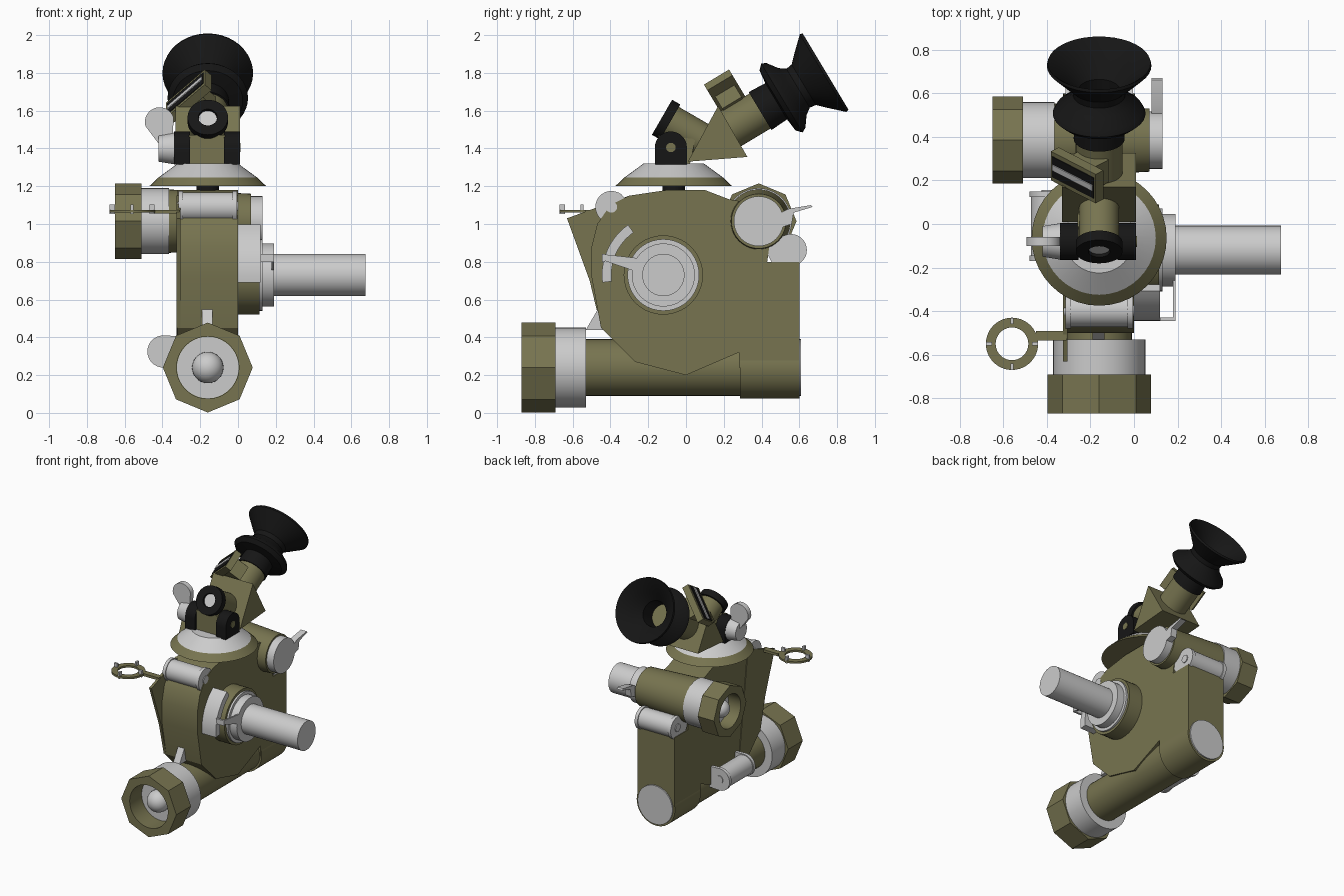
import bpy, bmesh
from math import cos, sin, pi, radians
from mathutils import Vector, Matrix

if "Cube" in bpy.data.objects:
    bpy.data.objects.remove(bpy.data.objects["Cube"])

def material(name, c):
    m = bpy.data.materials.new(name)
    m.diffuse_color = (*c, 1)
    m.use_nodes = True
    m.node_tree.nodes["Principled BSDF"].inputs["Base Color"].default_value = m.diffuse_color
    return m

OLIVE = material("olive_paint", (0.185, 0.175, 0.08))
BLACK = material("black_rubber", (0.008, 0.008, 0.008))
GREY = None
CX = -0.16

def finish(name, bm, mat):
    bmesh.ops.remove_doubles(bm, verts=bm.verts, dist=1e-5)
    bmesh.ops.recalc_face_normals(bm, faces=bm.faces)
    me = bpy.data.meshes.new(name)
    bm.to_mesh(me)
    bm.free()
    ob = bpy.data.objects.new(name, me)
    bpy.context.collection.objects.link(ob)
    if mat:
        me.materials.append(mat)
    bpy.ops.object.select_all(action='DESELECT')
    ob.select_set(True)
    bpy.context.view_layer.objects.active = ob
    bpy.ops.object.shade_smooth_by_angle(angle=radians(30))
    return ob

def lathe(name, prof, origin, axis, mat=GREY, n=40):
    """Revolve (radius, distance[, octagonal]) points around an axis."""
    bm = bmesh.new()
    rot = Vector(axis).to_track_quat('Z', 'Y')
    rings = []
    for p in prof + prof[:1]:
        ring = []
        for i in range(n):
            a = 2 * pi * i / n
            r = p[0]
            if len(p) > 2:
                r *= cos(pi / 8) / cos(a % (pi / 4) - pi / 8)
            ring.append(bm.verts.new(Vector(origin) + rot @ Vector((r * cos(a), r * sin(a), p[1]))))
        rings.append(ring)
    for k, (A, B) in enumerate(zip(rings, rings[1:])):
        if prof[k][0] == 0 and prof[(k + 1) % len(prof)][0] == 0:
            continue
        for i in range(n):
            j = (i + 1) % n
            bm.faces.new((A[i], A[j], B[j], B[i]))
    bmesh.ops.dissolve_degenerate(bm, edges=bm.edges, dist=1e-6)
    return finish(name, bm, mat)

def cyl(name, r, t0, t1, origin, axis, mat=GREY, r2=None):
    return lathe(name, [(0, t0), (r, t0), (r if r2 is None else r2, t1), (0, t1)], origin, axis, mat)

def prism(name, pts, s0, s1, mat=GREY, axis='x'):
    """Extrude an outline along x (points y,z), y (points x,z) or z (points x,y)."""
    bm = bmesh.new()
    def put(a, b, s):
        return {'x': (s, a, b), 'y': (a, s, b), 'z': (a, b, s)}[axis]
    A = [bm.verts.new(put(a, b, s0)) for a, b in pts]
    B = [bm.verts.new(put(a, b, s1)) for a, b in pts]
    bm.faces.new(A)
    bm.faces.new(B)
    for i in range(len(pts)):
        j = (i + 1) % len(pts)
        bm.faces.new((A[i], A[j], B[j], B[i]))
    return finish(name, bm, mat)

def box(name, c, size, mat=GREY, rot=None):
    bm = bmesh.new()
    bmesh.ops.create_cube(bm, size=1)
    M = Matrix.Translation(c) @ (rot.to_4x4() if rot else Matrix()) @ Matrix.Diagonal((*size, 1))
    bm.transform(M)
    return finish(name, bm, mat)

def ball(name, c, r):
    lathe(name, [(r * sin(pi * i / 16), -r * cos(pi * i / 16)) for i in range(17)], c, (0, -1, 0))

def teardrop(c, r, d, reach, half):
    d = Vector(d).normalized()
    p = Vector((-d.y, d.x))
    c = Vector(c)
    arc = [c + r * (p * cos(t) - d * sin(t)) for t in [pi * i / 14 for i in range(15)]]
    return [tuple(v) for v in arc + [c + d * reach - p * half, c + d * reach + p * half]]

def lug(name, axis, c, s0, s1, d):
    """Hinge barrel with a teardrop cheek and pin head at each end."""
    pos, vec = (((0, *c), (1, 0, 0)) if axis == 'x' else ((c[0], 0, c[1]), (0, 1, 0)))
    cyl(name + "_barrel", 0.078, s0 + 0.01, s1 - 0.01, pos, vec)
    for k, s in enumerate((s0, s1 - 0.025)):
        prism(f"{name}_cheek_{k}", teardrop(c, 0.085, d, 0.12, 0.08), s, s + 0.025, GREY, axis)
    cyl(name + "_pin", 0.03, s0 - 0.006, s1 + 0.006, pos, vec)

def nut(name, r, bore, t0, t1, origin, axis):
    d = t0 + 0.03
    lathe(name, [(0, t0), (r, t0, 1), (r, t1, 1), (bore, t1), (bore, d), (0, d)], origin, axis, OLIVE)
    cyl(name + "_glass", bore * 0.99, d, d + 0.005, origin, axis)

# Main housing and thin side plate
prism("housing", [(-0.47, 1.0), (-0.40, 1.10), (-0.30, 1.15), (-0.1, 1.18), (0.1, 1.18), (0.23, 1.13),
                  (0.42, 1.1), (0.45, 0.95), (0.43, 0.8), (0.6, 0.8), (0.6, 0.24), (0.28, 0.24),
                  (0.28, 0.32), (0, 0.2), (-0.27, 0.27), (-0.45, 0.45), (-0.5, 0.72), (-0.5, 0.88)],
      -0.32, 0.0, OLIVE)
prism("side_plate", [(-0.63, 1.03), (-0.3, 1.15), (-0.2, 0.4), (-0.45, 0.45), (-0.51, 0.7)], -0.325, -0.305, OLIVE)

# Lower tube along y
low = (CX, 0, 0.24)
F = (0, -1, 0)
cyl("lower_tube", 0.15, -0.3, 0.55, low, F, OLIVE)
cyl("lower_rear_sleeve", 0.165, -0.6, -0.285, low, F, OLIVE)
cyl("lower_rear_cap", 0.15, -0.61, -0.59, low, F)
cyl("lower_collar", 0.212, 0.53, 0.69, low, F)
nut("lower_nut", 0.238, 0.165, 0.69, 0.87, low, F)
ball("lower_bulb", (CX, -0.75, 0.24), 0.083)
prism("collar_tab", [(-0.53, 0.44), (-0.44, 0.44), (-0.46, 0.56)], -0.19, -0.135)

# Upper tube along x
up = (0, 0.385, 1.015)
L = (-1, 0, 0)
cyl("upper_tube", 0.145, -0.07, 0.37, up, L, OLIVE, 0.168)
cyl("upper_end_cap", 0.132, -0.13, -0.06, up, L)
cyl("upper_collar", 0.175, 0.365, 0.51, up, L)
nut("upper_nut", 0.2, 0.13, 0.51, 0.65, up, L)
ball("upper_bulb", (-0.57, 0.385, 1.015), 0.065)
prism("cap_lever", [(0.48, 1.05), (0.54, 1.08), (0.66, 1.10), (0.67, 1.09), (0.57, 1.06), (0.56, 1.0), (0.5, 0.98)],
      0.08, 0.13)

# Hinge lugs
lug("front_lug", 'x', (-0.395, 1.09), -0.315, -0.005, (0.6, -0.8))
lug("rear_lug", 'x', (0.555, 0.862), -0.315, -0.005, (-0.9, -0.45))
lug("left_lug", 'y', (-0.395, 0.325), -0.17, 0.15, (1, 0))

# Drive shaft with index arc and pointer
hub = (0, -0.12, 0.73)
lathe("shaft_boss", [(0, -0.05), (0.21, -0.05), (0.21, 0.115), (0, 0.115)], hub, (1, 0, 0), OLIVE)
lathe("shaft", [(0, 0.1), (0.19, 0.1), (0.19, 0.13), (0.167, 0.13), (0.167, 0.19), (0.112, 0.19),
                (0.112, 0.675), (0, 0.675)], hub, (1, 0, 0))
angs = [radians(125 + 62 * i / 10) for i in range(11)]
prism("index_arc", [(-0.12 + 0.325 * cos(a), 0.73 + 0.325 * sin(a)) for a in angs] +
      [(-0.12 + 0.275 * cos(a), 0.73 + 0.275 * sin(a)) for a in angs[::-1]], 0.0, 0.12)
pointer = [(-0.26, 0.82), (-0.44, 0.84), (-0.445, 0.81), (-0.27, 0.75)]
prism("pointer", pointer, 0.178, 0.19)
prism("pointer_tip", [(-0.445, 0.80), (-0.43, 0.80), (-0.43, 0.84), (-0.445, 0.84)], 0.12, 0.19)

# Ring sight on an arm
rc = (-0.56, -0.55, 1.06)
lathe("ring_sight", [(0.075, 0), (0.12, 0), (0.12, 0.015), (0.075, 0.015)], rc, (0, 0, 1), OLIVE)
for i in range(4):
    a = i * pi / 2
    box(f"ring_peg_{i}", (rc[0] + 0.105 * cos(a), rc[1] + 0.105 * sin(a), 1.078),
        (0.028 if i % 2 == 0 else 0.016, 0.016 if i % 2 == 0 else 0.028, 0.05))
prism("ring_arm", [(-0.45, -0.535), (-0.45, -0.49), (-0.31, -0.49), (-0.31, -0.535)], 1.055, 1.075, OLIVE, 'z')

# Turntable
tt = (CX, -0.065, 0)
UP = (0, 0, 1)
cyl("turntable_neck", 0.06, 1.15, 1.21, tt, UP, BLACK)
cyl("turntable_rim", 0.31, 1.2, 1.247, tt, UP, OLIVE, 0.26)
cyl("turntable_dome", 0.26, 1.247, 1.32, tt, UP, GREY, 0.16)

# Yoke ears, pivot and wing knob
ear = teardrop((-0.08, 1.405), 0.085, (0, -1), 0.09, 0.085)
for k, x in enumerate((-0.34, -0.075)):
    prism(f"yoke_ear_{k}", ear, x, x + 0.085, BLACK)
cyl("pivot_pin", 0.025, -0.3, 0.014, (0, -0.08, 1.405), (1, 0, 0), OLIVE)
prism("pivot_block", [(-0.145, 1.315), (0.02, 1.315), (0.05, 1.45), (-0.145, 1.47)], -0.26, -0.07, OLIVE)
cyl("wing_knob", 0.085, 0.33, 0.42, (0, -0.08, 1.40), L, GREY, 0.07)
prism("wing", teardrop((-0.415, 1.54), 0.078, (0.3, -1), 0.13, 0.03), -0.1, -0.06, GREY, 'y')

# Elbow telescope: prism, objective and eyepiece
prism("prism_housing", [(0.17, 1.625), (0.325, 1.355), (0.01, 1.33)], -0.33, 0.01, OLIVE)
obj = (CX, -0.127, 1.565)
D = (0, 0.866, -0.5)
cyl("objective_tube", 0.092, 0.03, 0.3, obj, D, OLIVE)
lathe("objective_ring", [(0, 0.03), (0.05, 0.03), (0.05, 0), (0.107, 0), (0.107, 0.05), (0, 0.05)], obj, D, BLACK)
cyl("objective_glass", 0.048, 0.015, 0.035, obj, D)
t = radians(31)
U, V, X = Vector((0, cos(t), sin(t))), Vector((0, -sin(t), cos(t))), Vector((1, 0, 0))
eye = Vector((CX, 0.392, 1.598))
cyl("eyepiece_tube", 0.108, -0.22, 0.03, eye, U, OLIVE)
lathe("eyecup", [(0, 0), (0.117, 0), (0.112, 0.1), (0.185, 0.108), (0.213, 0.135), (0.2, 0.16), (0.145, 0.2),
                 (0.12, 0.235), (0.125, 0.27), (0.165, 0.31), (0.24, 0.39), (0.236, 0.405), (0.222, 0.395),
                 (0.15, 0.325), (0.095, 0.26), (0.09, 0.12), (0, 0.12)], eye, U, BLACK)
cyl("eyepiece_glass", 0.088, 0.12, 0.14, eye, U, OLIVE)

# Slanted side window on the eyepiece tube
T, N = (X + V).normalized(), (V - X).normalized()
R = Matrix((T, U, N)).transposed()
c = eye - 0.105 * U + 0.167 * V - 0.115 * X
box("window_frame", c - 0.02 * N, (0.29, 0.155, 0.05), OLIVE, R)
box("window_mount", c - 0.09 * N, (0.15, 0.12, 0.12), OLIVE, R)
box("window_dark", c + 0.005 * N, (0.27, 0.11, 0.008), BLACK, R)
box("window_strip", c + 0.01 * N, (0.26, 0.03, 0.008), GREY, R)
